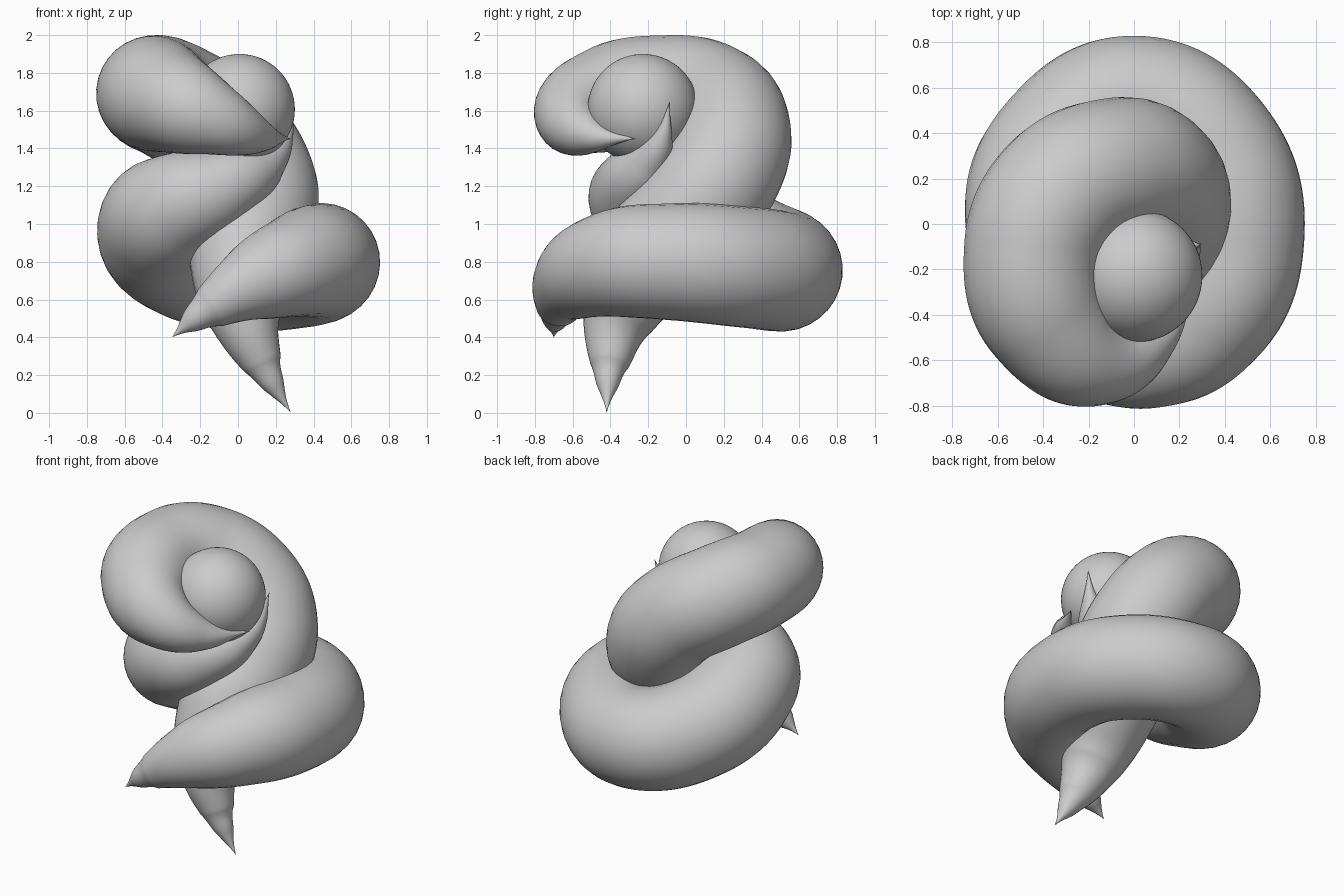
import bpy

def strand(name, pts):
    # round tube through points (x, y, z, radius), tapering to a tip at both ends
    cu = bpy.data.curves.new(name, 'CURVE')
    cu.dimensions = '3D'
    cu.resolution_u = 16
    cu.bevel_depth = 1.0
    cu.bevel_resolution = 14
    cu.twist_mode = 'MINIMUM'
    sp = cu.splines.new('BEZIER')
    sp.bezier_points.add(len(pts) - 1)
    sp.radius_interpolation = 'CARDINAL'
    for b, (x, y, z, r) in zip(sp.bezier_points, pts):
        b.co = (x, y, z)
        b.radius = r
        b.handle_left_type = b.handle_right_type = 'AUTO'
    sp.use_smooth = True
    ob = bpy.data.objects.new(name, cu)
    bpy.context.collection.objects.link(ob)
    bpy.ops.object.select_all(action='DESELECT')
    ob.select_set(True)
    bpy.context.view_layer.objects.active = ob
    bpy.ops.object.convert(target='MESH')
    bpy.ops.object.shade_smooth()

# lower coil: front tip, right, back, left, then up to the ball
strand("lower_coil", [
    (-0.35, -0.70, 0.40, 0.0),
    (-0.26, -0.695, 0.475, 0.055),
    (-0.15, -0.68, 0.555, 0.115),
    (0.08, -0.61, 0.69, 0.21),
    (0.33, -0.41, 0.785, 0.28),
    (0.44, -0.07, 0.80, 0.31),
    (0.32, 0.33, 0.77, 0.32),
    (0.00, 0.51, 0.755, 0.32),
    (-0.30, 0.34, 0.83, 0.325),
    (-0.42, 0.03, 0.98, 0.325),
    (-0.33, -0.20, 1.09, 0.29),
    (-0.07, -0.28, 1.20, 0.21),
    (0.13, -0.20, 1.32, 0.13),
    (0.24, -0.125, 1.46, 0.055),
    (0.295, -0.085, 1.65, 0.0),
])

# upper coil: front tip, left, back, then down through the lower coil
strand("upper_coil", [
    (0.28, -0.27, 1.45, 0.0),
    (0.10, -0.50, 1.47, 0.10),
    (-0.15, -0.595, 1.565, 0.21),
    (-0.38, -0.42, 1.66, 0.285),
    (-0.44, -0.12, 1.69, 0.31),
    (-0.33, 0.12, 1.645, 0.32),
    (-0.09, 0.235, 1.49, 0.32),
    (0.065, 0.195, 1.29, 0.32),
    (0.11, 0.05, 1.08, 0.315),
    (0.03, -0.20, 0.80, 0.29),
    (0.04, -0.36, 0.50, 0.195),
    (0.13, -0.405, 0.26, 0.105),
    (0.20, -0.415, 0.13, 0.05),
    (0.28, -0.42, 0.0, 0.0),
])

# ball held by the upper coil
bpy.ops.mesh.primitive_uv_sphere_add(segments=64, ring_count=32, radius=0.293,
                                     location=(0.008, -0.228, 1.607))
bpy.context.object.name = "ball"
bpy.ops.object.shade_smooth()
